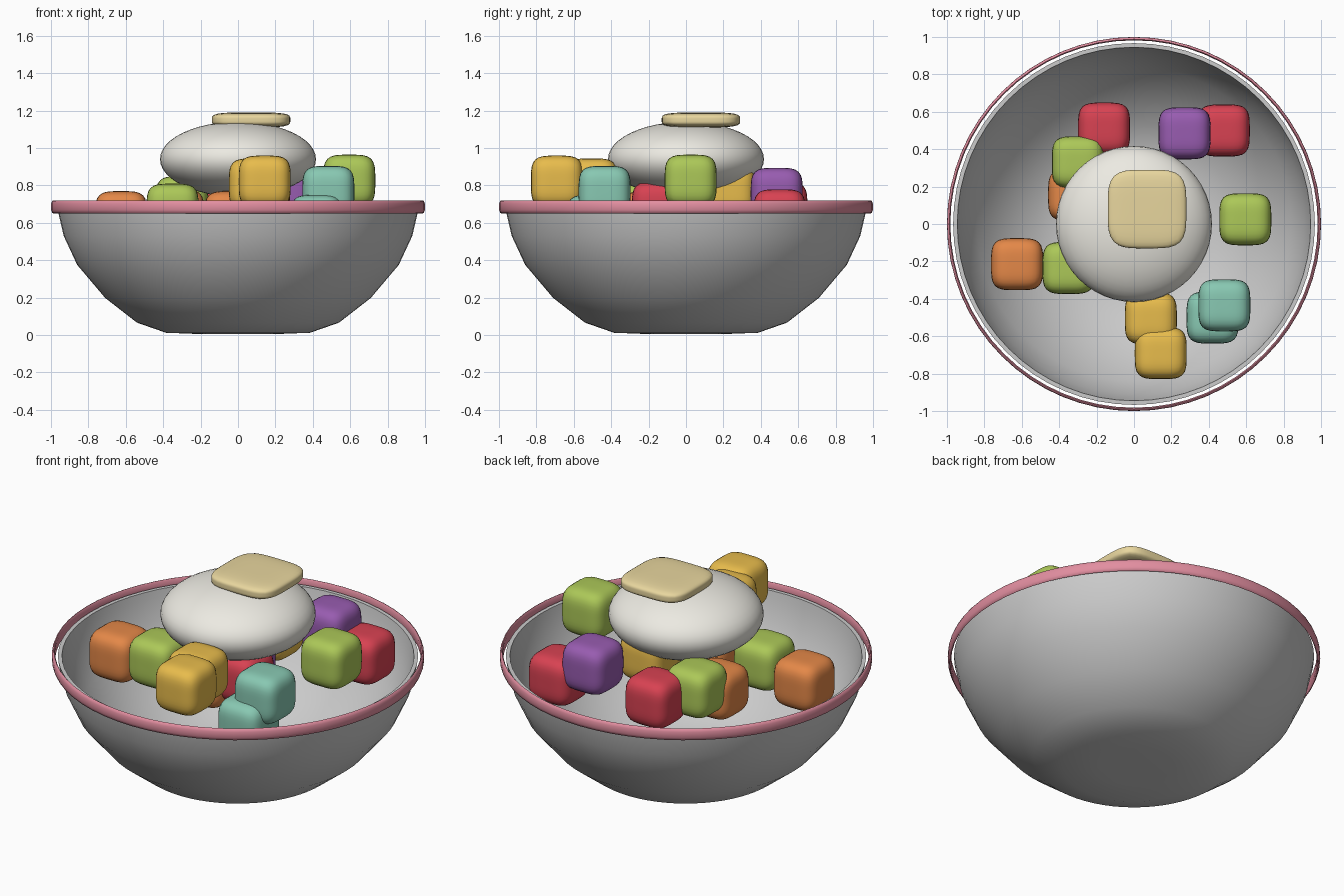
import bpy, bmesh, math

if "Cube" in bpy.data.objects:
    bpy.data.objects.remove(bpy.data.objects["Cube"])


def material(name, r, g, b):
    m = bpy.data.materials.new(name)
    m.diffuse_color = [((c / 255 + 0.055) / 1.055) ** 2.4 for c in (r, g, b)] + [1]
    m.use_nodes = True
    m.node_tree.nodes["Principled BSDF"].inputs["Base Color"].default_value = m.diffuse_color
    return m


MATS = {
    "red": material("red", 216, 66, 82),
    "orange": material("orange", 228, 136, 72),
    "yellow": material("yellow", 232, 188, 76),
    "green": material("green", 172, 200, 88),
    "teal": material("teal", 136, 200, 178),
    "purple": material("purple", 152, 92, 176),
    "cream": material("cream", 236, 234, 226),
    "butter": material("butter", 232, 214, 158),
    "pink": material("pink", 226, 142, 160),
}


def add_object(name, bm, mat=None, smooth_angle=None):
    bmesh.ops.recalc_face_normals(bm, faces=bm.faces[:])
    me = bpy.data.meshes.new(name)
    bm.to_mesh(me)
    bm.free()
    ob = bpy.data.objects.new(name, me)
    bpy.context.collection.objects.link(ob)
    if mat:
        me.materials.append(MATS[mat])
    for p in me.polygons:
        p.use_smooth = True
    if smooth_angle:
        bpy.ops.object.select_all(action="DESELECT")
        ob.select_set(True)
        bpy.context.view_layer.objects.active = ob
        bpy.ops.object.shade_smooth_by_angle(angle=math.radians(smooth_angle))
    return ob


def lathe(name, profile, closed, mat=None, smooth_angle=None, segments=64):
    bm = bmesh.new()
    verts = [bm.verts.new((r, 0, z)) for r, z in profile]
    pairs = list(zip(verts, verts[1:] + verts[:1])) if closed else list(zip(verts, verts[1:]))
    edges = [bm.edges.new(p) for p in pairs]
    bmesh.ops.spin(bm, geom=verts + edges, cent=(0, 0, 0), axis=(0, 0, 1),
                   angle=math.tau, steps=segments)
    bmesh.ops.remove_doubles(bm, verts=bm.verts[:], dist=1e-4)
    return add_object(name, bm, mat, smooth_angle)


def soft_block(name, center, half, mat, p=4.0):
    """Puffy rounded block."""
    bm = bmesh.new()
    bmesh.ops.create_cube(bm, size=2)
    bmesh.ops.subdivide_edges(bm, edges=bm.edges[:], cuts=11, use_grid_fill=True)
    for v in bm.verts:
        n = sum(abs(math.tan(c * math.pi / 4)) ** p for c in v.co) ** (1 / p)
        v.co = [o + h * math.tan(c * math.pi / 4) / n for o, h, c in zip(center, half, v.co)]
    return add_object(name, bm, mat)


# bowl: thin shell, outer wall then inner wall
outer = [(0, 0.005), (0.2, 0.005), (0.385, 0.012), (0.54, 0.066), (0.71, 0.198),
         (0.86, 0.375), (0.932, 0.53), (0.96, 0.65), (0.967, 0.69)]
inner = [(0.945, 0.69), (0.938, 0.65), (0.91, 0.535), (0.84, 0.388), (0.695, 0.216),
         (0.53, 0.09), (0.38, 0.036), (0.2, 0.028), (0, 0.028)]
lathe("bowl", outer + inner, False, smooth_angle=50)

# rim band around the bowl, with rounded cross-section
lathe("bowl_rim", [(0.982, 0.66), (0.988, 0.65), (0.993, 0.652), (0.999, 0.668),
                   (1.0, 0.685), (0.999, 0.702), (0.993, 0.717), (0.988, 0.719),
                   (0.982, 0.71)], True, "pink", 60)

# whipped scoop
bm = bmesh.new()
bmesh.ops.create_uvsphere(bm, u_segments=48, v_segments=24, radius=1)
for v in bm.verts:
    v.co = (v.co.x * 0.417, v.co.y * 0.417, 0.94 + v.co.z * 0.2)
add_object("cream_scoop", bm, "cream")

# slab on top of the scoop
soft_block("wafer", (0.07, 0.08, 1.15), (0.21, 0.21, 0.04), "butter")

# soft cubes scattered in the bowl
CUBES = [
    ("red", -0.16, 0.51, 0.68), ("red", 0.48, 0.50, 0.64), ("red", 0.14, -0.15, 0.68),
    ("purple", 0.27, 0.485, 0.755), ("purple", 0.04, 0.01, 0.69),
    ("green", -0.30, 0.33, 0.71), ("green", -0.35, -0.235, 0.67), ("green", 0.595, 0.025, 0.825),
    ("orange", -0.32, 0.155, 0.64), ("orange", -0.625, -0.215, 0.63), ("orange", -0.04, -0.20, 0.63),
    ("yellow", 0.09, -0.505, 0.805), ("yellow", 0.143, -0.69, 0.82), ("yellow", 0.07, 0.23, 0.775),
    ("teal", 0.42, -0.50, 0.61), ("teal", 0.483, -0.435, 0.765),
]
for i, (color, x, y, z) in enumerate(CUBES):
    soft_block(f"{color}_cube_{i + 1}", (x, y, z), (0.139,) * 3, color)
